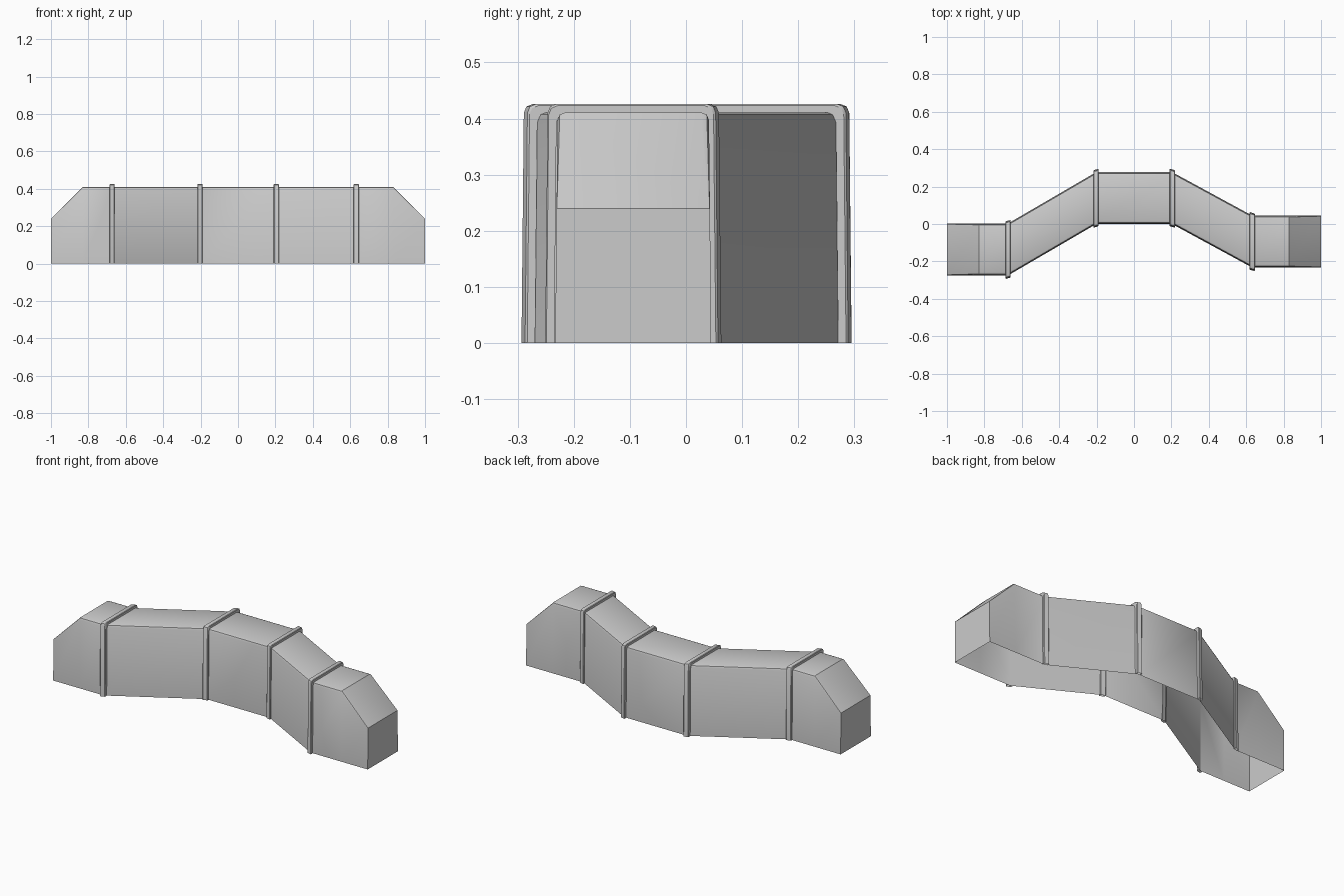
import bpy, bmesh, math

if "Cube" in bpy.data.objects:
    bpy.data.objects.remove(bpy.data.objects["Cube"])

HALF, TOP = 0.139, 0.411
TAPER = 0.004          # walls lean in slightly towards the top


def arch(x, yc, half, top, cham):
    """Open-bottomed cross-section with rounded upper corners."""
    t = half - TAPER * top / TOP
    k = cham * 0.29
    side = [(half, 0), (t, top - cham), (t - k, top - k), (t - cham, top)]
    pts = [(-y, z) for y, z in side] + side[::-1]
    return [(x, yc + y, z) for y, z in pts]


def loft(name, sections, caps=False):
    """Skin consecutive cross-sections, leaving the underside open."""
    bm = bmesh.new()
    rows = [[bm.verts.new(p) for p in s] for s in sections]
    for a, b in zip(rows, rows[1:]):
        for i in range(len(a) - 1):
            bm.faces.new((a[i], a[i + 1], b[i + 1], b[i]))
    if caps:
        bm.faces.new(rows[0])
        bm.faces.new(rows[-1][::-1])
    bmesh.ops.recalc_face_normals(bm, faces=bm.faces)
    # make sure the open shell faces outwards
    up = sum(f.normal.z * f.calc_area() for f in bm.faces)
    if up < 0:
        bmesh.ops.reverse_faces(bm, faces=bm.faces)
    me = bpy.data.meshes.new(name)
    bm.to_mesh(me)
    bm.free()
    ob = bpy.data.objects.new(name, me)
    bpy.context.collection.objects.link(ob)
    bpy.ops.object.select_all(action='DESELECT')
    ob.select_set(True)
    bpy.context.view_layer.objects.active = ob
    bpy.ops.object.shade_smooth_by_angle(angle=math.radians(30))
    return ob


# joints: x, centre y, slope of the band where the duct bends
joints = [(-0.673, -0.136, 0.29), (-0.203, 0.138, 0.29),
          (0.205, 0.138, -0.27), (0.632, -0.094, -0.27)]

# duct shell with sloped closed ends
stations = [(-1, -0.136, 0.24, 0.002), (-0.83, -0.136, TOP, 0.014)]
stations += [(x, y, TOP, 0.014) for x, y, s in joints]
stations += [(0.83, -0.094, TOP, 0.014), (1, -0.094, 0.24, 0.002)]
loft("duct_shell", [arch(x, y, HALF, z, c) for x, y, z, c in stations], caps=True)

# raised band around each joint: (offset along the duct, height above the shell)
band_profile = [(-0.014, -0.002), (-0.014, 0.012), (-0.011, 0.015),
                (0.011, 0.015), (0.014, 0.012), (0.014, -0.002)]
for n, (x, y, slope) in enumerate(joints, 1):
    loft(f"joint_band_{n}",
         [arch(x + dx, y + slope * dx, HALF + h, TOP + h, 0.016)
          for dx, h in band_profile])
